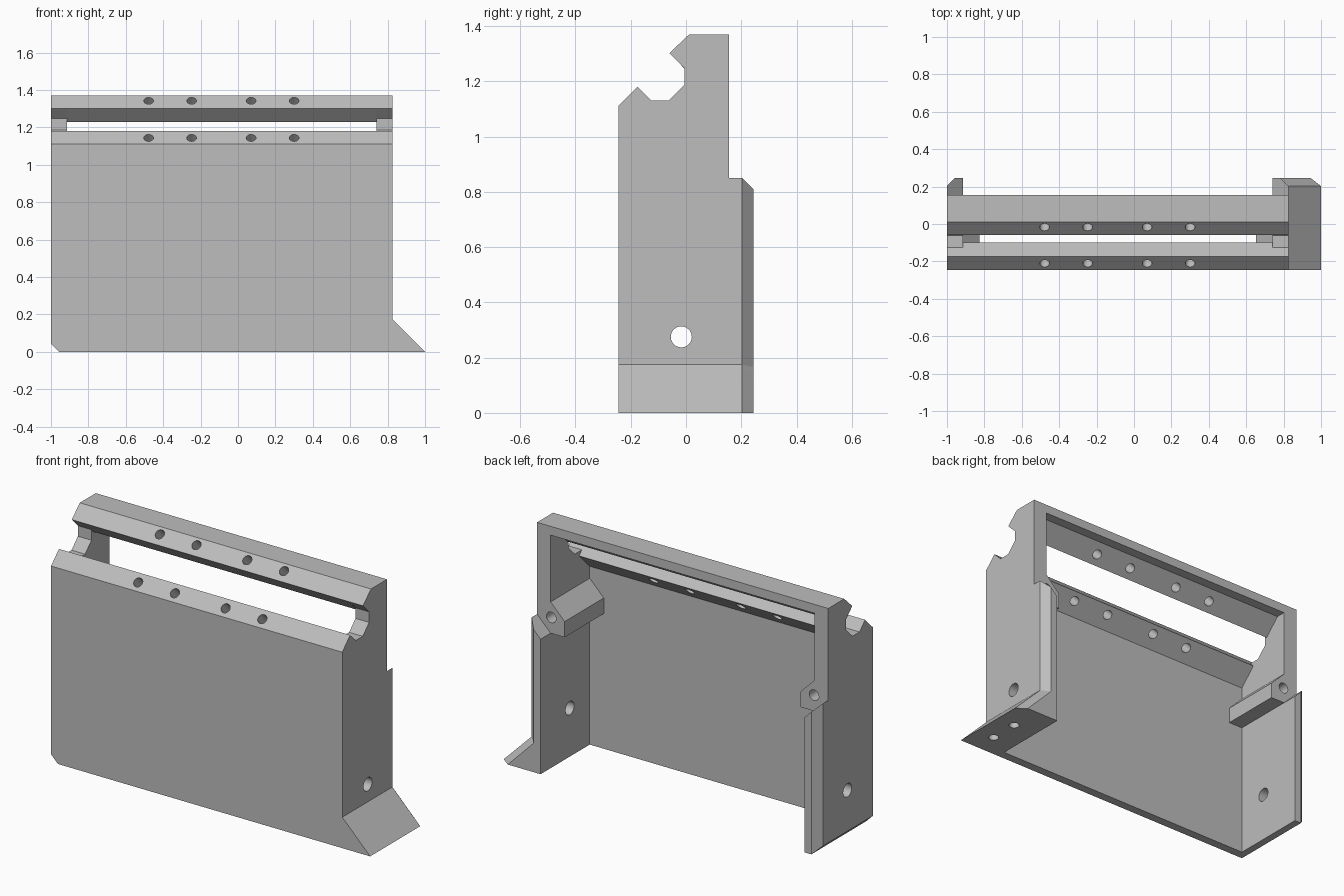
import bpy, bmesh, math
from mathutils import Vector

cube = bpy.data.objects.get("Cube")
if cube:
    bpy.data.objects.remove(cube, do_unlink=True)

grey = bpy.data.materials.new("plain grey")
grey.use_nodes = True
COLOUR = (0.51, 0.51, 0.51, 1)
grey.diffuse_color = COLOUR
grey.node_tree.nodes["Principled BSDF"].inputs["Base Color"].default_value = COLOUR


def finish(name, bm):
    bmesh.ops.recalc_face_normals(bm, faces=bm.faces)
    mesh = bpy.data.meshes.new(name)
    bm.to_mesh(mesh)
    bm.free()
    mesh.materials.append(grey)
    ob = bpy.data.objects.new(name, mesh)
    bpy.context.collection.objects.link(ob)
    return ob


def prism(name, lower, upper, cut=None):
    """Solid between two matching outlines, optionally trimmed by a plane."""
    bm = bmesh.new()
    a = [bm.verts.new(p) for p in lower]
    b = [bm.verts.new(p) for p in upper]
    n = len(a)
    bm.faces.new(a[::-1])
    bm.faces.new(b)
    for i in range(n):
        j = (i + 1) % n
        bm.faces.new((a[i], a[j], b[j], b[i]))
    if cut:
        r = bmesh.ops.bisect_plane(bm, geom=bm.verts[:] + bm.edges[:] + bm.faces[:],
                                   plane_co=cut[0], plane_no=cut[1], clear_outer=True)
        edges = [e for e in r["geom_cut"] if isinstance(e, bmesh.types.BMEdge)]
        bmesh.ops.edgeloop_fill(bm, edges=edges)
    return finish(name, bm)


def along_x(name, yz, x0, x1, cut=None):
    return prism(name, [(x0, y, z) for y, z in yz], [(x1, y, z) for y, z in yz], cut)


def drill(ob, holes):
    """Cut round holes: (centre, axis, radius, length)."""
    bm = bmesh.new()
    for centre, axis, radius, length in holes:
        m = Vector(axis).to_track_quat('Z', 'Y').to_matrix().to_4x4()
        m.translation = centre
        bmesh.ops.create_cone(bm, cap_ends=True, segments=32, radius1=radius,
                              radius2=radius, depth=length, matrix=m)
    cutter = finish("hole_cutter", bm)
    cutter.hide_render = True
    mod = ob.modifiers.new("holes", 'BOOLEAN')
    mod.operation, mod.solver, mod.object = 'DIFFERENCE', 'EXACT', cutter
    deps = bpy.context.evaluated_depsgraph_get()
    mesh = bpy.data.meshes.new_from_object(ob.evaluated_get(deps))
    ob.modifiers.clear()
    ob.data = mesh
    bpy.data.objects.remove(cutter, do_unlink=True)
    bpy.context.view_layer.objects.active = ob
    bpy.ops.object.select_all(action='DESELECT')
    ob.select_set(True)
    bpy.ops.object.shade_smooth_by_angle(angle=math.radians(30))


FRONT, REAR, LIP, BACK = -0.245, 0.155, 0.203, 0.245

# Side wall outline with the notch near the top
wall = [(FRONT, 0), (FRONT, 1.11), (-0.175, 1.18), (-0.125, 1.13), (-0.062, 1.13),
        (-0.005, 1.187), (-0.005, 1.247), (-0.06, 1.302), (0.012, 1.37), (REAR, 1.37), (REAR, 0)]

for side, outer, s in (("left", 0.825, 1), ("right", -1.0, -1)):
    inner = outer - s * 0.085
    # The right wall has a bevelled bottom edge
    cut = ((-1, 0, 0.043), (-1, 0, -1)) if s < 0 else None
    w = along_x(side + "_wall", wall, inner, outer, cut)

    # Rear lip with bevelled outer corner and a top sloping inward
    plan = [(inner, REAR), (outer, REAR), (outer, LIP), (outer - s * 0.042, BACK), (inner, BACK)]
    prism(side + "_rear_lip", [(x, y, 0) for x, y in plan],
          [(x, y, 0.85 - abs(x - outer)) for x, y in plan], cut)

    # Inner rail running from the rear to the front panel
    sec = [(inner, 0.765), (inner, 0.942), (inner - s * 0.088, 0.854), (inner - s * 0.088, 0.765)]
    rail = prism(side + "_inner_rail", [(x, -0.195, z) for x, z in sec],
                 [(x, REAR, z) for x, z in sec])

    # Screw hole in the rail end, and a cross hole through the wall
    screw = ((inner + s * -0.004, REAR, 0.855), (0, 1, 0), 0.03, 0.24)
    drill(rail, [screw])
    drill(w, [screw, ((outer - s * 0.04, -0.017, 0.275), (1, 0, 0), 0.038, 0.3)])

XS = (-0.478, -0.248, 0.07, 0.30)
TILT = (0, -1, 1)

# Front panel, thickened by a slanted rail along its upper edge
panel = along_x("front_panel", [(FRONT, 0), (FRONT, 1.11), (-0.175, 1.18), (-0.10, 1.105),
                                (-0.195, 1.01), (-0.195, 0)], -0.915, 0.74)
drill(panel, [((x, -0.21, 1.143), TILT, 0.026, 0.4) for x in XS])

# Top beam with a matching slanted rail
beam = along_x("top_beam", [(-0.06, 1.302), (0.012, 1.37), (REAR, 1.37), (REAR, 1.32),
                            (0.10, 1.32), (0.01, 1.23)], -0.915, 0.74)
drill(beam, [((x, -0.018, 1.343), TILT, 0.026, 0.4) for x in XS])

# Wedge foot with a bevelled rear corner and two blind holes underneath
base = [(0.825, FRONT), (1, FRONT), (1, LIP), (0.945, BACK), (0.783, BACK), (0.825, LIP)]
bm = bmesh.new()
pts = [(x, y, 0) for x, y in base] + [(0.825, FRONT, 0.175), (0.825, LIP, 0.175), (0.783, BACK, 0.165)]
bmesh.ops.convex_hull(bm, input=[bm.verts.new(p) for p in pts])
bmesh.ops.dissolve_limit(bm, angle_limit=0.01, verts=bm.verts[:], edges=bm.edges[:])
foot = finish("wedge_foot", bm)
drill(foot, [((0.885, y, 0), (0, 0, 1), 0.027, 0.12) for y in (-0.11, 0.06)])
